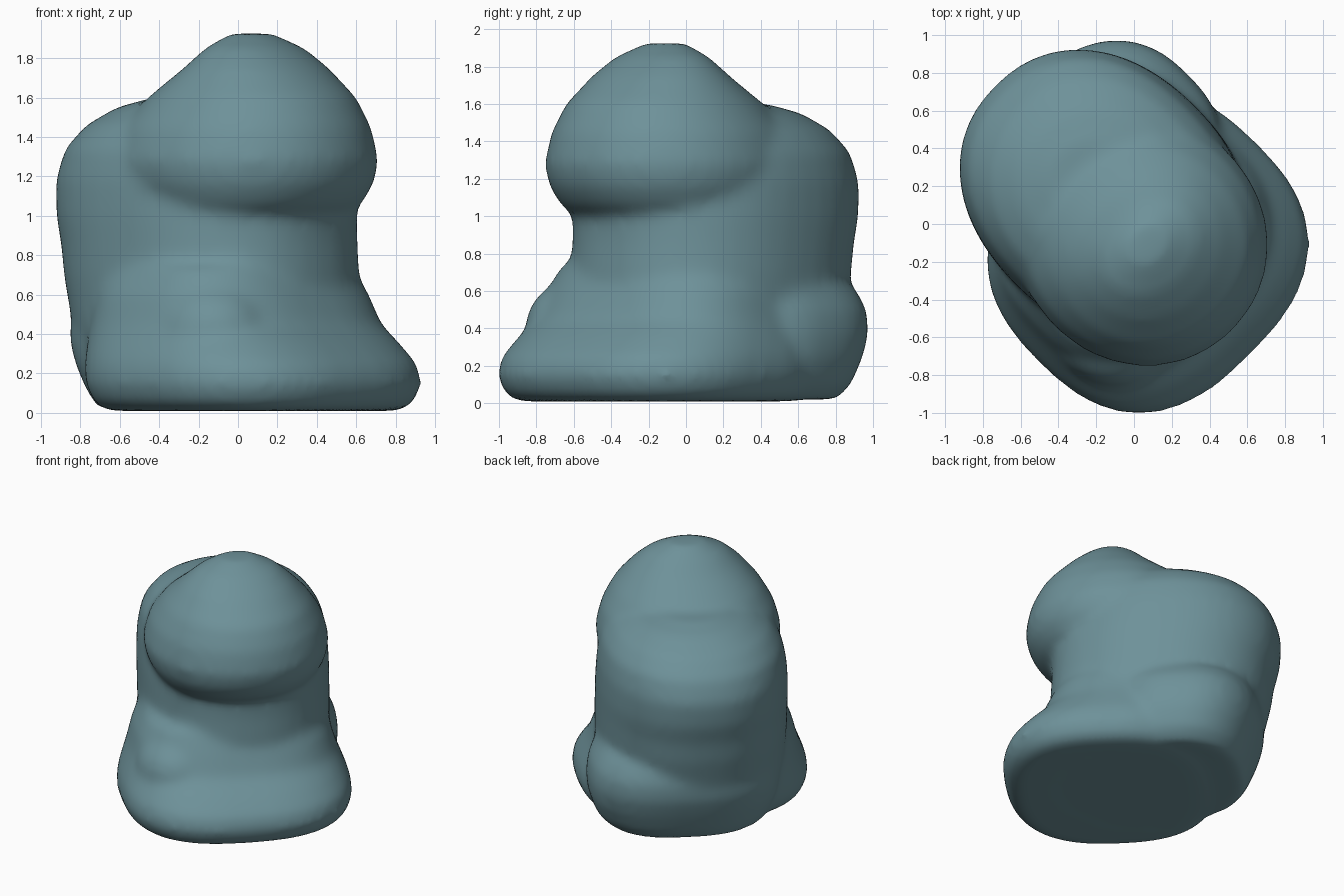
import bpy, bmesh, math
from mathutils import Vector, Matrix

cube = bpy.data.objects.get("Cube")
if cube:
    bpy.data.objects.remove(cube, do_unlink=True)

# The figure looks along the diagonal (+x, -y)
TURN = Matrix.Rotation(math.radians(-45), 4, 'Z')

stone = bpy.data.materials.new("blue_grey_clay")
stone.use_nodes = True
colour = (0.155, 0.285, 0.32, 1)
stone.diffuse_color = colour
stone.node_tree.nodes["Principled BSDF"].inputs["Base Color"].default_value = colour


def loft(bm, layers, power, shift, sides=48):
    """Stack rounded-square rings: (height, back, front, half width)."""
    rings = []
    for z, back, front, half in layers:
        ring = []
        for i in range(sides):
            a = math.tau * i / sides
            c, s = math.cos(a), math.sin(a)
            u = math.copysign(abs(c) ** (2 / power), c)
            v = math.copysign(abs(s) ** (2 / power), s)
            p = Vector(((back + front) / 2 + u * (front - back) / 2, shift + v * half, z))
            ring.append(bm.verts.new(TURN @ p))
        rings.append(ring)
    for low, high in zip(rings, rings[1:]):
        for i in range(sides):
            j = (i + 1) % sides
            bm.faces.new((low[i], low[j], high[j], high[i]))
    bm.faces.new(rings[0][::-1])
    bm.faces.new(rings[-1])


def blob(bm, centre, radii):
    """Add one stretched ball."""
    m = TURN @ Matrix.Translation(centre) @ Matrix.Diagonal((*radii, 1))
    bmesh.ops.create_uvsphere(bm, u_segments=32, v_segments=20, radius=1, matrix=m)


bm = bmesh.new()

# Spreading foot
loft(bm, [(.01, -.5, .83, .71), (.05, -.55, .89, .78), (.15, -.6, .93, .82),
          (.25, -.61, .9, .81), (.35, -.61, .8, .77), (.45, -.6, .68, .73),
          (.6, -.58, .61, .69), (.74, -.55, .54, .62)], 2.55, -.055)

# Low roll across the back
loft(bm, [(.02, -.76, .2, .54), (.1, -.82, .2, .62), (.25, -.88, .2, .67),
          (.38, -.92, .2, .68), (.5, -.92, .2, .66), (.6, -.89, .2, .6),
          (.7, -.8, .2, .5)], 2.45, .085)

# Waist and back hump
loft(bm, [(.03, -.78, .5, .56), (.2, -.85, .55, .62), (.45, -.91, .58, .66),
          (.7, -.97, .59, .67), (.85, -.99, .58, .67), (1.0, -1.03, .58, .67),
          (1.18, -1.04, .56, .66), (1.34, -.98, .5, .63), (1.46, -.86, .4, .55),
          (1.55, -.7, .3, .42), (1.6, -.52, .2, .26)], 2.2, 0)

# Overhanging domed head
loft(bm, [(.98, -.3, .55, .48), (1.06, -.45, .67, .57), (1.16, -.56, .74, .63),
          (1.28, -.6, .77, .655), (1.45, -.55, .735, .61), (1.6, -.4, .66, .52),
          (1.75, -.18, .5, .39), (1.85, -.07, .37, .28), (1.925, .03, .22, .12)], 2.05, -.03)

# Arm bulge on the right side
blob(bm, (.28, -.48, .41), (.34, .3, .27))

mesh = bpy.data.meshes.new("figure")
bm.to_mesh(mesh)
bm.free()
figure = bpy.data.objects.new("figure", mesh)
bpy.context.collection.objects.link(figure)
mesh.materials.append(stone)

# Fuse the lumps into one soft skin
remesh = figure.modifiers.new("fuse", 'REMESH')
remesh.mode = 'VOXEL'
remesh.voxel_size = 0.03
remesh.use_smooth_shade = True
soften = figure.modifiers.new("soften", 'SMOOTH')
soften.factor = 0.5
soften.iterations = 14

bpy.context.view_layer.objects.active = figure
figure.select_set(True)
bpy.ops.object.shade_smooth()
